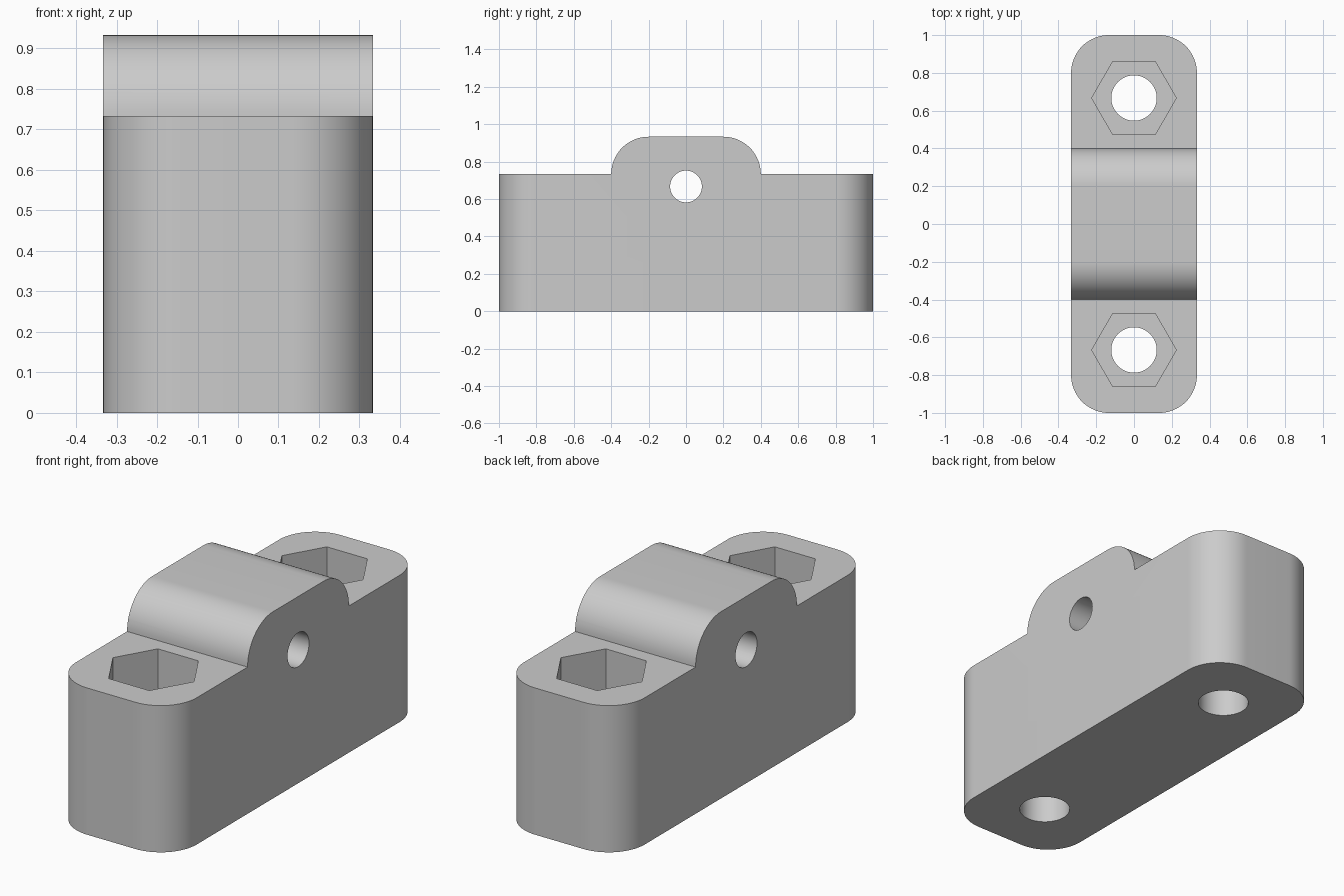
import bpy, bmesh
from math import pi, cos, sin
from mathutils import Matrix, Vector

cube = bpy.data.objects.get("Cube")
if cube:
    bpy.data.objects.remove(cube, do_unlink=True)

HALF_W, HALF_L, DECK, CREST = 0.333, 1.0, 0.733, 0.933
HUMP, ROUND, BOLT_Y = 0.4, 0.2, 0.667

grey = bpy.data.materials.new("plain grey")
grey.use_nodes = True
grey.diffuse_color = (0.6, 0.6, 0.6, 1)
grey.node_tree.nodes["Principled BSDF"].inputs["Base Color"].default_value = (0.6, 0.6, 0.6, 1)


def arc(cx, cy, r, start, end, steps=20):
    """Points along a circular arc."""
    angles = [start + (end - start) * i / steps for i in range(steps + 1)]
    return [(cx + r * cos(a), cy + r * sin(a)) for a in angles]


def prism(name, outline, depth, matrix):
    """Extrude a flat outline along its local z, then place it."""
    bm = bmesh.new()
    base = bm.faces.new([bm.verts.new((u, v, 0)) for u, v in outline])
    top = bmesh.ops.extrude_face_region(bm, geom=[base])["geom"]
    bmesh.ops.translate(bm, vec=(0, 0, depth),
                        verts=[g for g in top if isinstance(g, bmesh.types.BMVert)])
    bm.transform(matrix)
    bmesh.ops.recalc_face_normals(bm, faces=bm.faces)
    mesh = bpy.data.meshes.new(name)
    bm.to_mesh(mesh)
    bm.free()
    mesh.materials.append(grey)
    obj = bpy.data.objects.new(name, mesh)
    bpy.context.collection.objects.link(obj)
    return obj


def combine(target, other, operation):
    mod = target.modifiers.new(other.name, 'BOOLEAN')
    mod.operation, mod.solver, mod.object = operation, 'EXACT', other
    bpy.context.view_layer.objects.active = target
    bpy.ops.object.modifier_apply(modifier=mod.name)
    bpy.data.objects.remove(other, do_unlink=True)


# Side silhouette with the rounded hump, swept across the width
side = [(-HALF_L, 0), (HALF_L, 0), (HALF_L, DECK)]
side += arc(HUMP - ROUND, DECK, ROUND, 0, pi / 2)
side += arc(ROUND - HUMP, DECK, ROUND, pi / 2, pi)
side += [(-HALF_L, DECK)]
across = Matrix(((0, 0, 1, 0), (1, 0, 0, 0), (0, 1, 0, 0), (0, 0, 0, 1)))
body = prism("clamp_block", side, 2 * HALF_W, Matrix.Translation((-HALF_W, 0, 0)) @ across)

# Plan with rounded vertical corners trims the block ends
x, y = HALF_W - ROUND, HALF_L - ROUND
plan = []
for i, (sx, sy) in enumerate([(1, 1), (-1, 1), (-1, -1), (1, -1)]):
    plan += arc(sx * x, sy * y, ROUND, i * pi / 2, (i + 1) * pi / 2)
combine(body, prism("rounded_plan", plan, 1.2, Matrix.Translation((0, 0, -0.1))), 'INTERSECT')

# Bolt holes with hexagonal nut pockets
for sy in (-1, 1):
    spot = Vector((0, sy * BOLT_Y, 0))
    bore = arc(0, 0, 0.12, 0, 2 * pi, 64)[:-1]
    nut = arc(0, 0, 0.224, 0, 2 * pi, 6)[:-1]
    combine(body, prism("bolt_hole", bore, 1.2, Matrix.Translation(spot - Vector((0, 0, 0.1)))), 'DIFFERENCE')
    combine(body, prism("nut_pocket", nut, 0.7, Matrix.Translation(spot + Vector((0, 0, 0.333)))), 'DIFFERENCE')

# Cross hole through the hump
pin = arc(0, 0.667, 0.085, 0, 2 * pi, 48)[:-1]
combine(body, prism("cross_hole", pin, 1, Matrix.Translation((-0.5, 0, 0)) @ across), 'DIFFERENCE')

bpy.ops.object.select_all(action='DESELECT')
body.select_set(True)
bpy.context.view_layer.objects.active = body
bpy.ops.object.shade_smooth_by_angle(angle=pi / 6)
